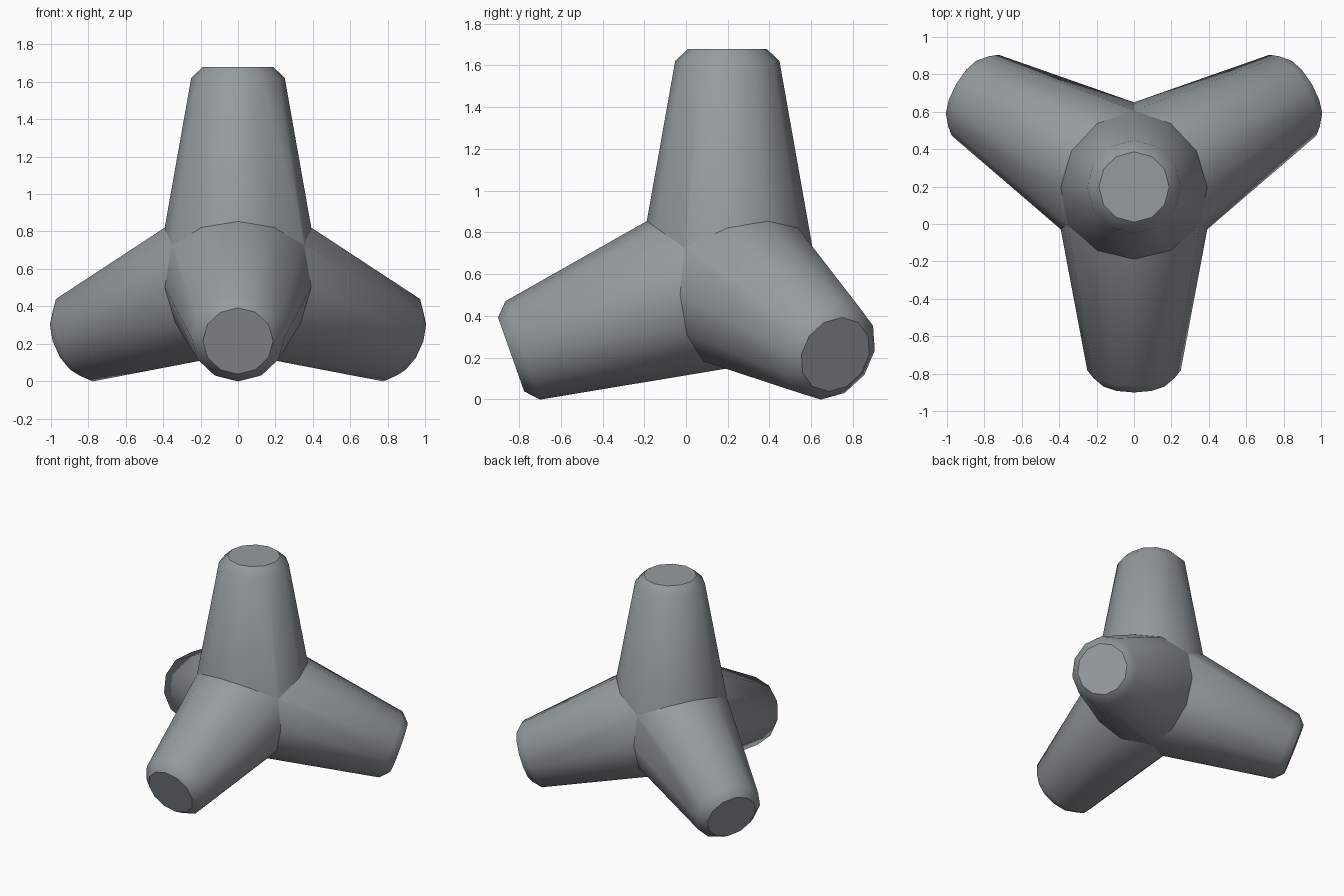
import bpy, bmesh, math
from mathutils import Vector, Matrix

if "Cube" in bpy.data.objects:
    bpy.data.objects.remove(bpy.data.objects["Cube"])

CENTRE = Vector((0, 0.198, 0.581))     # point where the four legs meet
SIDES = 12
# (distance along the leg, radius): tapered shaft, then chamfer
PROFILE = [(-0.1, 0.452), (1.04, 0.25), (1.099, 0.188)]

concrete = bpy.data.materials.new("concrete grey")
concrete.diffuse_color = (0.30, 0.33, 0.345, 1)
concrete.use_nodes = True
concrete.node_tree.nodes["Principled BSDF"].inputs["Base Color"].default_value = concrete.diffuse_color

# Tetrahedral leg orientations: one up, three splayed down
tilt = Matrix.Rotation(math.acos(-1 / 3), 4, 'X')
legs = {"top_leg": Matrix.Identity(4)}
for name, deg in (("front_leg", 0), ("back_right_leg", 120), ("back_left_leg", 240)):
    legs[name] = Matrix.Rotation(math.radians(deg), 4, 'Z') @ tilt
axes = {n: (m @ Vector((0, 0, 1))).normalized() for n, m in legs.items()}


def build_leg(name, rot):
    bm = bmesh.new()
    rings = [[bm.verts.new((r * math.cos(2 * math.pi * i / SIDES),
                            r * math.sin(2 * math.pi * i / SIDES), d))
              for i in range(SIDES)] for d, r in PROFILE]
    for a, b in zip(rings, rings[1:]):
        for i in range(SIDES):
            j = (i + 1) % SIDES
            bm.faces.new((a[i], a[j], b[j], b[i]))
    bm.faces.new(rings[-1])
    bm.transform(rot)
    # Mitre against each neighbouring leg
    for other, axis in axes.items():
        if other != name:
            bmesh.ops.bisect_plane(bm, geom=bm.verts[:] + bm.edges[:] + bm.faces[:],
                                   plane_co=(0, 0, 0), plane_no=axes[name] - axis,
                                   clear_inner=True)
    bm.transform(Matrix.Translation(CENTRE))
    me = bpy.data.meshes.new(name)
    bm.to_mesh(me)
    bm.free()
    me.materials.append(concrete)
    ob = bpy.data.objects.new(name, me)
    bpy.context.collection.objects.link(ob)
    return ob


for name, rot in legs.items():
    ob = build_leg(name, rot)
    bpy.ops.object.select_all(action='DESELECT')
    ob.select_set(True)
    bpy.context.view_layer.objects.active = ob
    bpy.ops.object.shade_smooth_by_angle(angle=math.radians(40))
